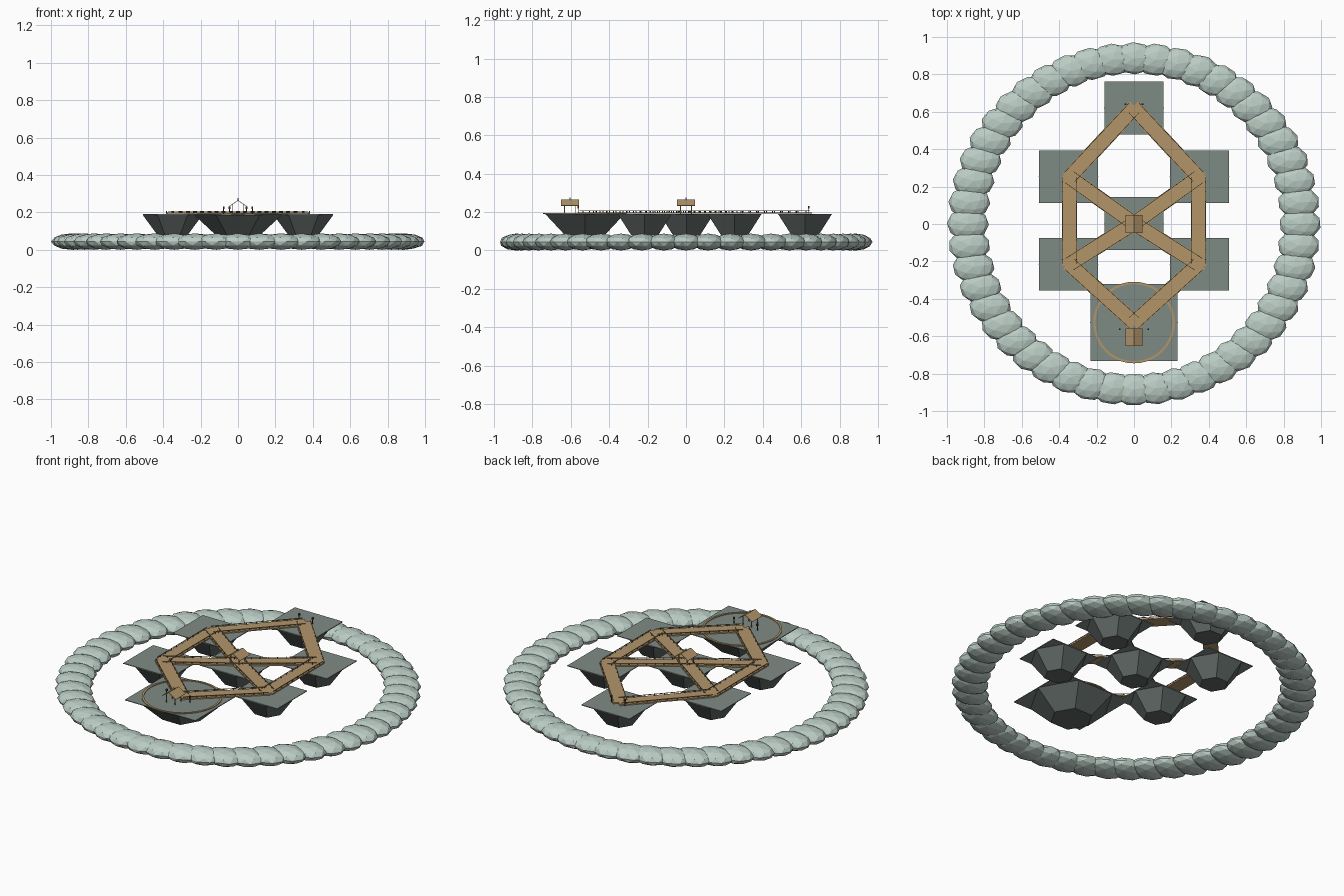
import bpy, bmesh, math, random
from mathutils import Vector, Matrix

if "Cube" in bpy.data.objects:
    bpy.data.objects.remove(bpy.data.objects["Cube"])

random.seed(4)


def material(name, r, g, b):
    # sRGB bytes to linear
    lin = [(c / 255 / 12.92) if c < 11 else ((c / 255 + 0.055) / 1.055) ** 2.4 for c in (r, g, b)]
    m = bpy.data.materials.new(name)
    m.diffuse_color = (*lin, 1)
    m.use_nodes = True
    m.node_tree.nodes["Principled BSDF"].inputs["Base Color"].default_value = m.diffuse_color
    return m


CLOUD = material("pale_sage", 187, 205, 197)
SLATE = material("slate_grey", 127, 139, 133)
ROCK = material("dark_rock", 96, 105, 101)
WOOD = material("tan_wood", 178, 149, 106)
DARK = material("dark_post", 70, 55, 40)


def finish(name, bm, mat):
    me = bpy.data.meshes.new(name)
    bm.to_mesh(me)
    bm.free()
    ob = bpy.data.objects.new(name, me)
    me.materials.append(mat)
    bpy.context.collection.objects.link(ob)
    return ob


def box(bm, centre, size, angle=0.0):
    m = Matrix.Translation(centre) @ Matrix.Rotation(angle, 4, 'Z') @ Matrix.Diagonal((*size, 1))
    bmesh.ops.create_cube(bm, size=1, matrix=m)


# Ring of flattened faceted boulders
bm = bmesh.new()
COUNT = 48
for i in range(COUNT):
    a = 2 * math.pi * i / COUNT
    m = (Matrix.Translation((0.888 * math.cos(a), 0.886 * math.sin(a), 0.044))
         @ Matrix.Diagonal((0.112, 0.086, 0.044, 1))
         @ Matrix.Rotation(random.uniform(0, 0.3), 4, 'Z'))
    bmesh.ops.create_icosphere(bm, subdivisions=2, radius=1, matrix=m)
finish("boulder_ring", bm, CLOUD)

# Platforms: hexagonal tapering rock under a thin rectangular deck
TOP = 0.19
CENTRE, BACK, FRONT = (0, 0.003), (0, 0.62), (0, -0.527)
UP, LOW = (0.35, 0.253), (0.35, -0.215)


def flip(p):
    return (-p[0], p[1])


platforms = [("centre", CENTRE, 0.16), ("back", BACK, 0.16), ("front", FRONT, 0.235),
             ("upper_right", UP, 0.16), ("upper_left", flip(UP), 0.16),
             ("lower_right", LOW, 0.16), ("lower_left", flip(LOW), 0.16)]
for name, (x, y), r in platforms:
    bm = bmesh.new()
    z0, z1 = 0.078, TOP - 0.003
    bmesh.ops.create_cone(bm, cap_ends=True, segments=6, radius1=r * 0.5, radius2=r, depth=z1 - z0,
                          matrix=Matrix.Translation((x, y, (z0 + z1) / 2)) @ Matrix.Rotation(math.pi / 6, 4, 'Z'))
    # turn so that two corners lie along x
    widest = max(abs(v.co.x - x) for v in bm.verts)
    if widest < r * 0.95:
        bmesh.ops.rotate(bm, cent=(x, y, 0), matrix=Matrix.Rotation(math.pi / 6, 3, 'Z'), verts=bm.verts)
    finish(name + "_rock", bm, ROCK)
    bm = bmesh.new()
    box(bm, (x, y, TOP - 0.001), (r * 1.98, r * 1.76, 0.004))
    finish(name + "_deck", bm, SLATE)

# Circle inlaid on the front deck
bm = bmesh.new()
rings = []
for k in range(40):
    a = 2 * math.pi * k / 40
    rings.append([bm.verts.new((FRONT[0] + rad * math.cos(a), FRONT[1] + rad * math.sin(a), z))
                  for rad, z in ((0.206, 0.189), (0.206, 0.195), (0.218, 0.195), (0.218, 0.189))])
for k in range(40):
    p, q = rings[k], rings[(k + 1) % 40]
    for j in range(4):
        bm.faces.new((p[j], q[j], q[(j + 1) % 4], p[(j + 1) % 4]))
bmesh.ops.recalc_face_normals(bm, faces=bm.faces)
finish("front_circle", bm, WOOD)

# Wooden bridges with thin rope rails and short posts
E_UP, E_LOW = (0.345, 0.25), (0.345, -0.215)
half = [(BACK, E_UP), (E_UP, E_LOW), (E_LOW, FRONT), (E_UP, CENTRE), (E_LOW, CENTRE)]
spans = half + [(flip(a), flip(b)) for a, b in half]
planks, rails, posts = bmesh.new(), bmesh.new(), bmesh.new()
for a, b in spans:
    a, b = Vector(a), Vector(b)
    d = b - a
    ang, mid = math.atan2(d.y, d.x), (a + b) / 2
    side = Vector((-d.y, d.x)).normalized() * 0.037
    box(planks, (*mid, 0.1955), (d.length + 0.02, 0.082, 0.007), ang)
    for s in (-1, 1):
        box(rails, (*(mid + side * s), 0.207), (d.length, 0.003, 0.003), ang)
        n = 9
        for k in range(n):
            p = a.lerp(b, (k + 0.5) / n) + side * s
            box(posts, (*p, 0.203), (0.004, 0.004, 0.011), ang)
finish("bridge_planks", planks, WOOD)
finish("bridge_rails", rails, WOOD)
finish("bridge_posts", posts, DARK)


# Small open shelters with gabled roofs
def shelter(name, y):
    bm = bmesh.new()
    prof = [(-0.046, 0.235), (0, 0.265), (0.046, 0.235)]
    rows = [[bm.verts.new((x, y + s * 0.047, z)) for x, z in prof] for s in (-1, 1)]
    for j in range(2):
        bm.faces.new((rows[0][j], rows[0][j + 1], rows[1][j + 1], rows[1][j]))
    ob = finish(name + "_roof", bm, WOOD)
    mod = ob.modifiers.new("thickness", 'SOLIDIFY')
    mod.thickness = 0.003
    bm = bmesh.new()
    for sx in (-1, 1):
        for sy in (-1, 1):
            box(bm, (sx * 0.028, y + sy * 0.028, 0.217), (0.005, 0.005, 0.054))
    finish(name + "_posts", bm, WOOD)
    bm = bmesh.new()
    box(bm, (0, y, 0.27), (0.004, 0.004, 0.014))
    finish(name + "_finial", bm, SLATE)


shelter("front_shelter", -0.605)
shelter("centre_shelter", 0.0)

# Little lamp posts at the two ends of the walkway
bm = bmesh.new()
for x, y in ((0.077, -0.562), (0.045, 0.64)):
    for s in (-1, 1):
        box(bm, (s * x, y, 0.21), (0.004, 0.004, 0.036))
        box(bm, (s * x, y, 0.225), (0.009, 0.009, 0.012))
finish("lamp_posts", bm, DARK)
